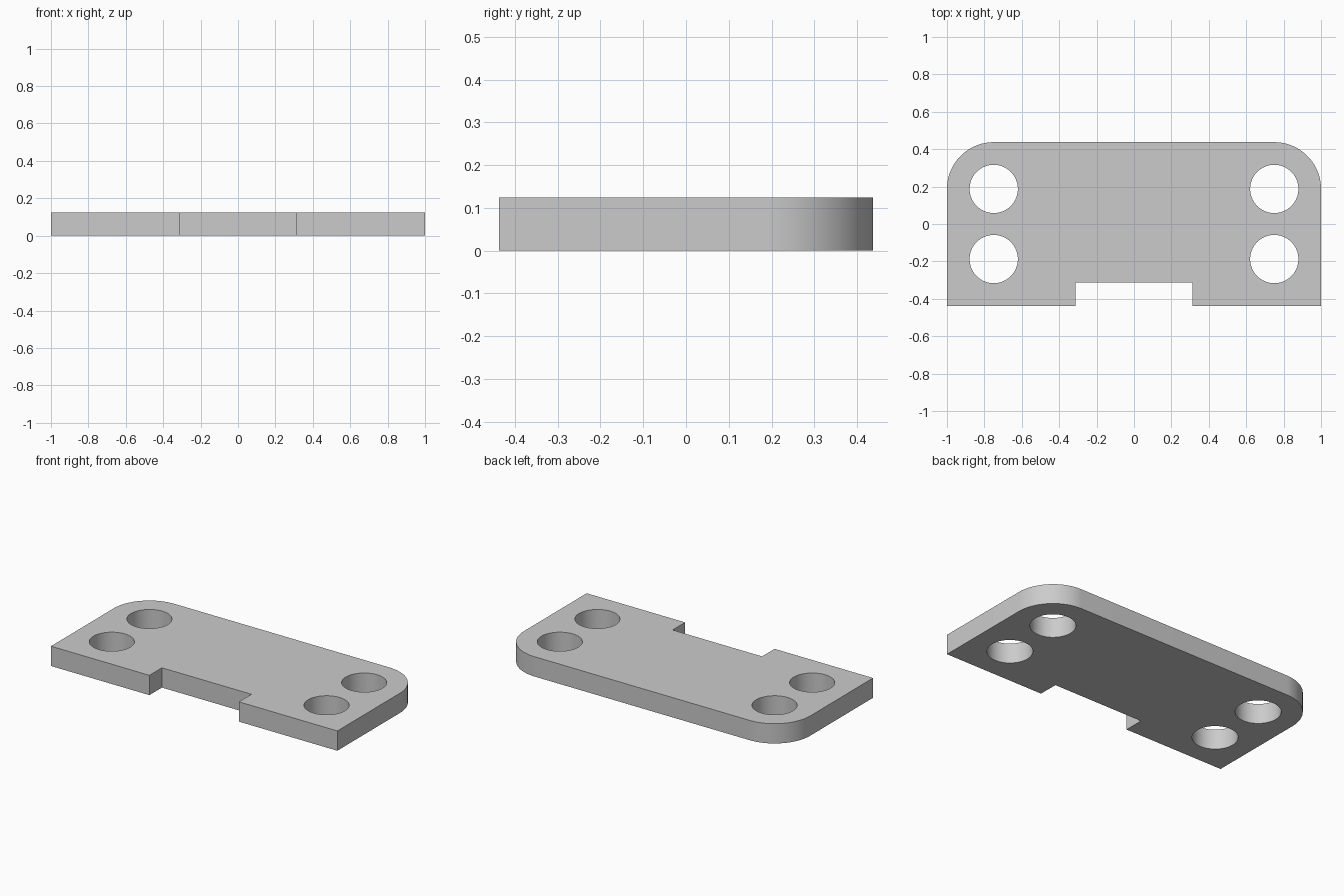
import bpy, bmesh
from math import sin, cos, pi, radians

if "Cube" in bpy.data.objects:
    bpy.data.objects.remove(bpy.data.objects["Cube"])

W, D, T = 1.0, 0.4375, 0.125      # half width, half depth, thickness
CORNER = 0.25                     # rear corner radius
NOTCH_X, NOTCH_Y = 0.3125, -0.3125
HOLE_X, HOLE_Y, HOLE_R = 0.75, 0.1875, 0.129


def arc(cx, cy, r, start, end, steps):
    angles = [start + (end - start) * i / steps for i in range(steps + 1)]
    return [(cx + r * cos(a), cy + r * sin(a)) for a in angles]


def prism(name, outline, z0, z1):
    """Extrude a counter-clockwise outline into a closed solid."""
    bm = bmesh.new()
    face = bm.faces.new([bm.verts.new((x, y, z0)) for x, y in outline])
    top = bmesh.ops.extrude_face_region(bm, geom=[face], use_keep_orig=True)
    moved = [v for v in top["geom"] if isinstance(v, bmesh.types.BMVert)]
    bmesh.ops.translate(bm, verts=moved, vec=(0, 0, z1 - z0))
    bmesh.ops.recalc_face_normals(bm, faces=bm.faces)
    mesh = bpy.data.meshes.new(name)
    bm.to_mesh(mesh)
    bm.free()
    obj = bpy.data.objects.new(name, mesh)
    bpy.context.collection.objects.link(obj)
    return obj


# Plate: right half of the outline, mirrored for the left
right = [(NOTCH_X, NOTCH_Y), (NOTCH_X, -D), (W, -D)]
right += arc(W - CORNER, D - CORNER, CORNER, 0, pi / 2, 24)
left = [(-x, y) for x, y in reversed(right)]
plate = prism("mounting_plate", right + left, 0, T)

# Four bolt holes
for sx in (-1, 1):
    for sy in (-1, 1):
        circle = arc(sx * HOLE_X, sy * HOLE_Y, HOLE_R, 0, 2 * pi, 64)[:-1]
        cutter = prism("hole_cutter", circle, -0.1, T + 0.1)
        cutter.hide_render = True
        bpy.context.view_layer.objects.active = plate
        mod = plate.modifiers.new("bolt_hole", "BOOLEAN")
        mod.operation = "DIFFERENCE"
        mod.solver = "EXACT"
        mod.object = cutter
        bpy.ops.object.modifier_apply(modifier=mod.name)
        bpy.data.objects.remove(cutter)

# Smooth curved walls, crisp edges
bpy.ops.object.select_all(action="DESELECT")
plate.select_set(True)
bpy.context.view_layer.objects.active = plate
bpy.ops.object.shade_smooth_by_angle(angle=radians(30))
